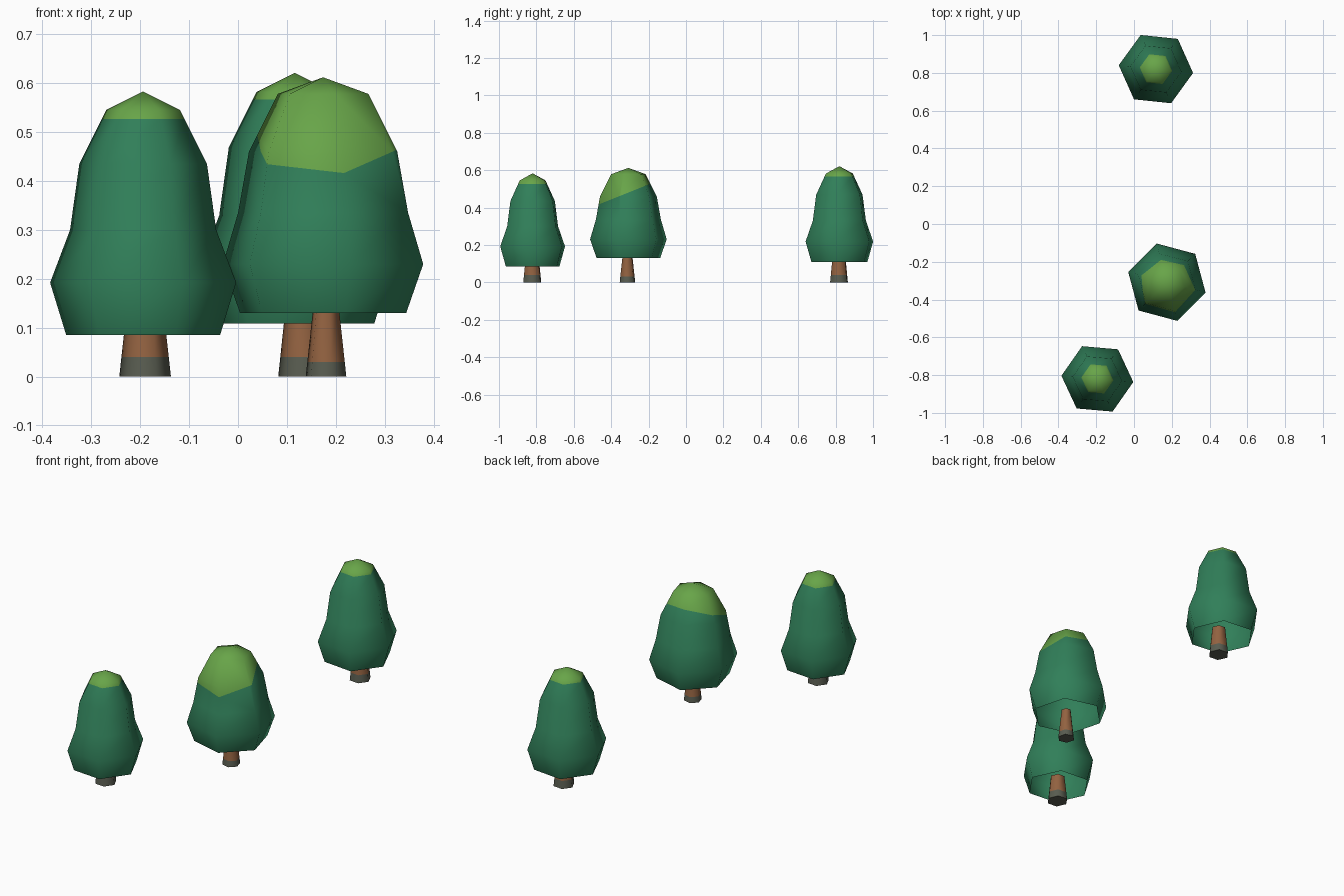
import bpy, bmesh, math
from mathutils import Vector

if "Cube" in bpy.data.objects:
    bpy.data.objects.remove(bpy.data.objects["Cube"])


def material(name, rgb):
    m = bpy.data.materials.new(name)
    m.diffuse_color = (*rgb, 1)
    m.use_nodes = True
    m.node_tree.nodes["Principled BSDF"].inputs["Base Color"].default_value = m.diffuse_color
    return m


DARK = material("dark_green", (0.030, 0.212, 0.100))
LIGHT = material("light_green", (0.138, 0.375, 0.066))
BROWN = material("bark_brown", (0.290, 0.122, 0.052))
GREY = material("mossy_grey", (0.098, 0.107, 0.080))


def lathe(name, centre, profile, turn, plane_co, plane_no, above, below):
    """Open six-sided shell from (z, radius) points; a cut plane splits its two colours."""
    bm = bmesh.new()
    rings = []
    for z, r in profile:
        if r == 0:
            rings.append([bm.verts.new((0, 0, z))])
            continue
        angles = [math.radians(turn + 60 * i) for i in range(6)]
        rings.append([bm.verts.new((r * math.cos(a), r * math.sin(a), z)) for a in angles])
    for lo, hi in zip(rings, rings[1:]):
        for i in range(6):
            j = (i + 1) % 6
            if len(hi) == 1:
                bm.faces.new((lo[i], lo[j], hi[0]))
            else:
                bm.faces.new((lo[i], lo[j], hi[j], hi[i]))
    if profile[0][0] == 0:  # close the foot of the trunk
        bm.faces.new(rings[0][::-1])
    co, no = Vector(plane_co), Vector(plane_no)
    bmesh.ops.bisect_plane(bm, geom=bm.verts[:] + bm.edges[:] + bm.faces[:],
                           plane_co=co, plane_no=no)
    for f in bm.faces:
        f.material_index = 0 if (f.calc_center_median() - co).dot(no) > 0 else 1
        f.smooth = abs(f.normal.z) < 0.999
    me = bpy.data.meshes.new(name)
    bm.to_mesh(me)
    bm.free()
    me.materials.append(above)
    me.materials.append(below)
    ob = bpy.data.objects.new(name, me)
    ob.location = (*centre, 0)
    bpy.context.collection.objects.link(ob)


# Foliage profiles: (height, radius)
tall = [(0.085, 0.158), (0.192, 0.191), (0.30, 0.150), (0.435, 0.131), (0.545, 0.076), (0.583, 0)]
tall_back = [(z * 1.03 + 0.0205, r * 1.035) for z, r in tall]
wide = [(0.13, 0.176), (0.23, 0.212), (0.335, 0.180), (0.46, 0.157), (0.578, 0.096), (0.612, 0)]

# name, foliage centre, turn, profile, cap height, cap slope, trunk centre, trunk profile, band height
trees = [
    ("front_tree", (-0.194, -0.820), -5, tall, 0.527, 0,
     (-0.190, -0.822), [(0, 0.053), (0.135, 0.038)], 0.04),
    ("middle_tree", (0.174, -0.308), -15, wide, 0.48, 0.4,
     (0.180, -0.313), [(0, 0.043), (0.16, 0.025)], 0.03),
    ("back_tree", (0.116, 0.820), -6, tall_back, 0.567, 0,
     (0.134, 0.818), [(0, 0.052), (0.15, 0.036)], 0.04),
]

for name, at, turn, profile, cap, slope, foot, trunk, band in trees:
    lathe(name + "_foliage", at, profile, turn, (0, 0, cap), (0, -slope, 1), LIGHT, DARK)
    lathe(name + "_trunk", foot, trunk, turn, (0, 0, band), (0, 0, 1), BROWN, GREY)
